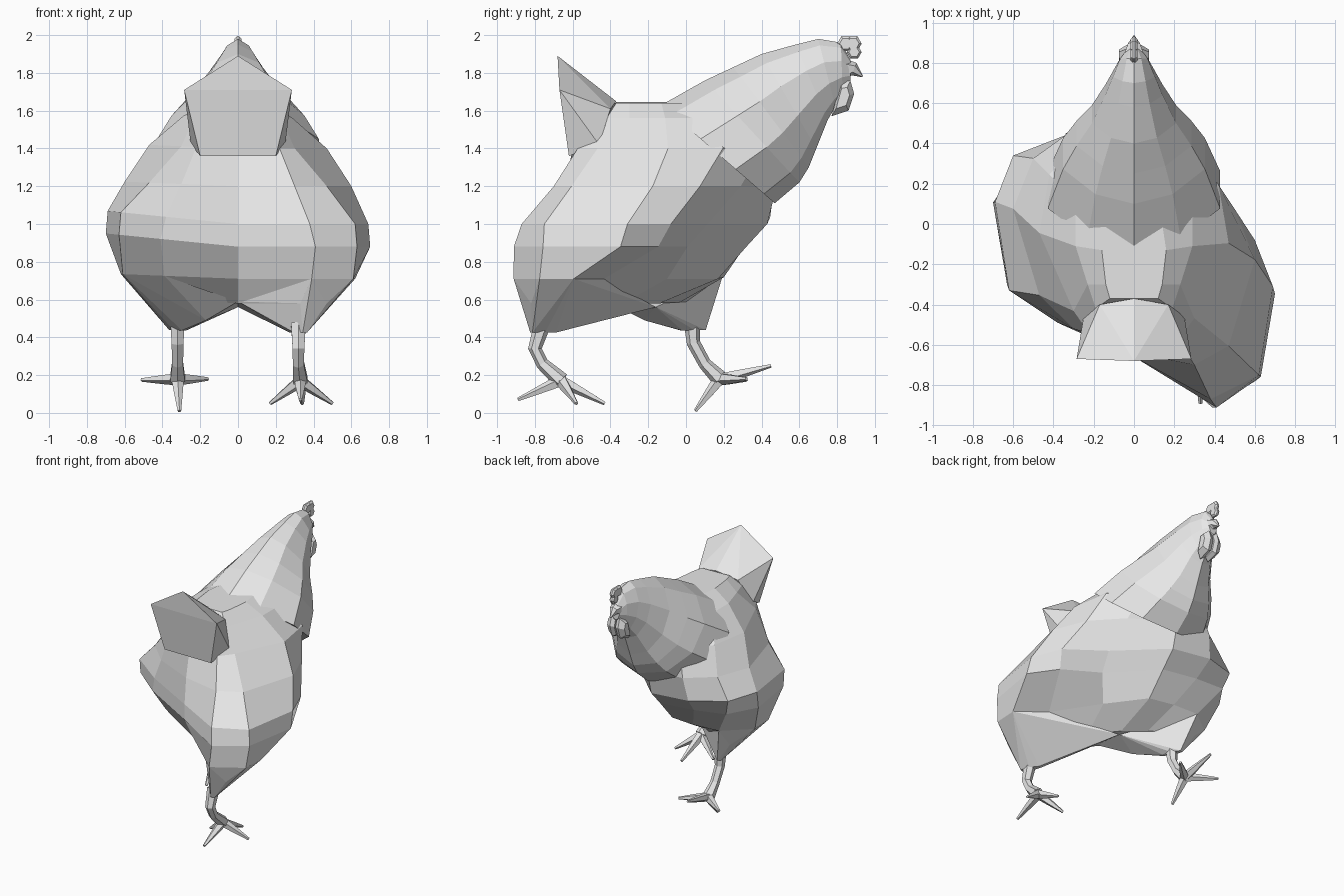
import bpy, bmesh, math
from mathutils import Vector

cube = bpy.data.objects.get("Cube")
if cube:
    bpy.data.objects.remove(cube, do_unlink=True)

mat = bpy.data.materials.new("pale_grey")
mat.use_nodes = True
mat.diffuse_color = (0.8, 0.8, 0.8, 1)
mat.node_tree.nodes["Principled BSDF"].inputs["Base Color"].default_value = (0.8, 0.8, 0.8, 1)


def finish(name, bm):
    bmesh.ops.recalc_face_normals(bm, faces=bm.faces)
    mesh = bpy.data.meshes.new(name)
    bm.to_mesh(mesh)
    bm.free()
    mesh.materials.append(mat)
    obj = bpy.data.objects.new(name, mesh)
    bpy.context.collection.objects.link(obj)
    return obj


def loft(name, rings):
    """Skin closed rings of equal length and cap both ends."""
    bm = bmesh.new()
    loops = [[bm.verts.new(p) for p in ring] for ring in rings]
    for a, b in zip(loops, loops[1:]):
        for i in range(len(a)):
            j = (i + 1) % len(a)
            bm.faces.new((a[i], a[j], b[j], b[i]))
    for end in (loops[0], loops[-1]):
        bm.faces.new(end)
    return finish(name, bm)


def hull(name, points):
    bm = bmesh.new()
    for p in points:
        bm.verts.new(p)
    result = bmesh.ops.convex_hull(bm, input=bm.verts)
    inside = [v for v in result["geom_interior"] if isinstance(v, bmesh.types.BMVert)]
    bmesh.ops.delete(bm, geom=inside, context="VERTS")
    return finish(name, bm)


def circle(count):
    return [(math.cos(math.tau * k / count), math.sin(math.tau * k / count)) for k in range(count)]


def tube(name, path, radii, sides=5):
    """Tapered tube along a path."""
    pts = [Vector(p) for p in path]
    rings = []
    for i, p in enumerate(pts):
        d = (pts[min(i + 1, len(pts) - 1)] - pts[max(i - 1, 0)]).normalized()
        u = d.cross(Vector((1, 0, 0)))
        if u.length < 0.2:
            u = d.cross(Vector((0, 0, 1)))
        u.normalize()
        v = d.cross(u)
        rings.append([p + (u * c + v * s) * radii[i] for c, s in circle(sides)])
    return loft(name, rings)


def stride(x, y, z):
    """Walking pose: low points slide apart, and the leading side is lifted."""
    keys = [(0.42, 1.25), (0.58, 1.0), (0.71, 0.75), (0.85, 0.55), (1.0, 0.5), (1.2, 0.3), (1.45, 0)]
    k = 0
    for (z0, k0), (z1, k1) in zip(keys, keys[1:]):
        if z0 <= z <= z1:
            k = k0 + (k1 - k0) * (z - z0) / (z1 - z0)
    lift = max(0, -x) * (0.1 if 0.8 < z < 1.1 else 0.04)
    return Vector((x, y - k * max(-0.42, min(0.42, x)), z + lift))


# Body: half outlines from the back centre to the front centre, at each height
outlines = [
    (0.58, [(0, -.42), (.33, -.51), (.47, -.4), (.46, -.3), (.33, -.24), (.15, -.18), (0, -.14)]),
    (0.71, [(0, -.56), (.39, -.62), (.61, -.46), (.62, -.28), (.42, -.12), (.2, .05), (0, .17)]),
    (0.88, [(0, -.66), (.41, -.69), (.63, -.53), (.7, -.12), (.56, .08), (.3, .17), (0, .32)]),
    (1.00, [(0, -.66), (.38, -.68), (.62, -.54), (.69, -.1), (.6, .13), (.33, .28), (0, .43)]),
    (1.20, [(0, -.64), (.3, -.61), (.47, -.48), (.6, -.05), (.5, .2), (.3, .38), (0, .48)]),
    (1.40, [(0, -.6), (.22, -.56), (.3, -.45), (.47, -.07), (.42, .22), (.25, .42), (0, .48)]),
    (1.56, [(0, -.44), (.19, -.42), (.23, -.3), (.29, -.11), (.29, .12), (.15, .25), (0, .3)]),
    (1.64, [(0, -.37), (.12, -.37), (.14, -.3), (.16, -.13), (.14, 0), (.05, .1), (0, .1)]),
]
rings = []
for z, half in outlines:
    full = half + [(-x, y) for x, y in half[-2:0:-1]]
    rings.append([stride(x, y, z) for x, y in full])
loft("body", rings)

# Thighs: tapering from the belly outline to the top of each shin
for side, name in ((1, "left_thigh"), (-1, "right_thigh")):
    ankle = [stride(side * (.32 + .045 * c), -.36 + .045 * s, .425) for c, s in circle(6)]
    root = [stride(side * x, y, z) for z, half in outlines[:2] for x, y in half[1:5]]
    keel = [(0, -.42, .59), (0, -.16, .56), (side * .17, -.36 - side * .14, .49)]
    hull(name, ankle + root + keel)

# Neck and head: slanted sections given by top (y, z), bottom (y, z), half width
sections = [
    ((-.13, 1.63), (.47, 1.11), .45),
    ((.1, 1.76), (.6, 1.22), .37),
    ((.25, 1.83), (.65, 1.3), .3),
    ((.4, 1.9), (.69, 1.4), .22),
    ((.58, 1.95), (.75, 1.55), .15),
    ((.7, 1.98), (.79, 1.62), .11),
    ((.82, 1.96), (.83, 1.68), .07),
    ((.87, 1.87), (.87, 1.74), .035),
]
rings = []
for (ty, tz), (by, bz), w in sections:
    top, bottom = Vector((0, ty, tz)), Vector((0, by, bz))
    rings.append([(top + bottom) / 2 + (top - bottom) / 2 * c
                  + Vector((w * s * (0.88 if c > 0.5 else 1), 0, 0))
                  for c, s in circle(10)])
loft("neck_and_head", rings)

# Tail wedge
tail = [(0, -.37, 1.65), (0, -.68, 1.89)]
for s in (1, -1):
    tail += [(s * .17, -.4, 1.61), (s * .25, -.46, 1.42), (s * .2, -.62, 1.36), (s * .285, -.67, 1.71)]
hull("tail", tail)

# Comb: overlapping thin lobes
for i, (y, z, r) in enumerate(((.845, 1.955, .045), (.885, 1.955, .045), (.89, 1.91, .04))):
    hull(f"comb_lobe_{i + 1}", [(s * x, y + r * f * c, z + r * f * d)
                                for x, f in ((.006, 1), (.018, .7)) for s in (1, -1)
                                for c, d in circle(6)])

# Beak and wattles
tube("beak", [(0, .83, 1.82), (0, .89, 1.82), (0, .935, 1.78)], [.06, .035, .004], 6)
flap = [(.77, 1.57), (.86, 1.6), (.89, 1.69), (.87, 1.76), (.82, 1.75)]
for s, side in ((1, "left"), (-1, "right")):
    hull(side + "_wattle", [(s * x, .83 + (y - .83) * f, 1.67 + (z - 1.67) * f)
                            for x, f in ((.005, .8), (.035, 1), (.075, .6)) for y, z in flap])

# Shins and feet
legs = {
    "left": ([(.32, -.76, .47), (.32, -.8, .34), (.32, -.76, .26), (.33, -.66, .17)],
             [(.33, -.89, .07), (.17, -.58, .05), (.34, -.43, .05), (.5, -.58, .05)]),
    "right": ([(-.32, .03, .5), (-.32, .04, .37), (-.32, .1, .26), (-.32, .18, .18)],
              [(-.31, .05, .01), (-.51, .32, .175), (-.33, .45, .25), (-.16, .32, .18)]),
}
for side, (shin, toes) in legs.items():
    tube(side + "_shin", shin, [.045, .036, .034, .045], 6)
    for i, tip in enumerate(toes):
        hub = Vector(shin[-1])
        middle = hub.lerp(Vector(tip), 0.4)
        tube(f"{side}_toe_{i + 1}", [hub, middle, tip], [.035, .026, .01])
